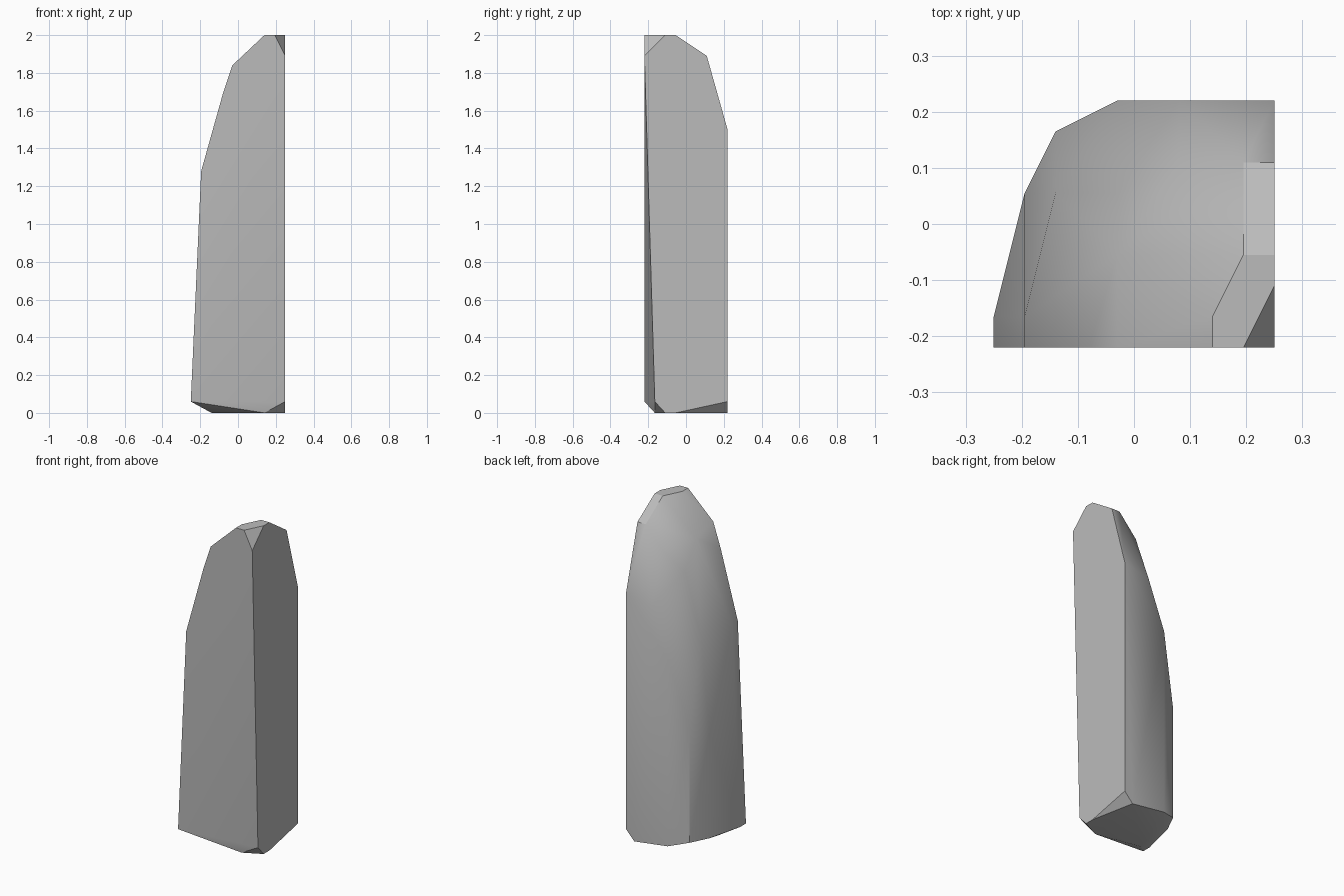
import bpy
import bmesh
from math import radians

cube = bpy.data.objects.get("Cube")
if cube:
    bpy.data.objects.remove(cube, do_unlink=True)

# Plain grey stone
stone = bpy.data.materials.new("grey_stone")
stone.use_nodes = True
grey = (0.5, 0.5, 0.5, 1)
stone.diffuse_color = grey
stone.node_tree.nodes["Principled BSDF"].inputs["Base Color"].default_value = grey

# Chipped corners of the standing stone, from the ground up
base = [(-.25, -.22, .06), (-.25, -.165, .06), (-.195, .055, .06), (-.14, .165, .06),
        (.25, -.165, .06), (.25, .22, .06), (-.14, -.11, 0), (.14, -.165, 0),
        (.25, -.11, 0), (.25, -.055, 0), (.195, .22, 0), (-.03, .22, .03)]
shoulder = [(-.195, .055, .7), (-.14, .165, .75), (-.195, -.22, 1.28), (-.195, -.165, 1.28),
            (-.14, .055, 1.28), (-.03, .22, 1.17), (.08, .22, 1.46), (.25, .22, 1.5)]
crown = [(-.08, -.22, 1.69), (-.03, -.22, 1.84), (-.03, -.055, 1.8), (-.03, .055, 1.64),
         (.08, .11, 1.76), (.195, .11, 1.89), (.25, .11, 1.89), (.25, -.22, 1.89),
         (.14, -.22, 2), (.14, -.165, 2), (.195, -.055, 2), (.25, -.055, 2),
         (.25, -.11, 2), (.195, -.22, 2)]

# Wrap the corners in a faceted skin and merge its flat sides
bm = bmesh.new()
for point in base + shoulder + crown:
    bm.verts.new(point)
hull = bmesh.ops.convex_hull(bm, input=bm.verts[:])
loose = {v for v in hull["geom_interior"] + hull["geom_unused"]
         if isinstance(v, bmesh.types.BMVert)}
bmesh.ops.delete(bm, geom=list(loose), context='VERTS')
bmesh.ops.dissolve_limit(bm, angle_limit=radians(1), verts=bm.verts[:], edges=bm.edges[:])
bmesh.ops.recalc_face_normals(bm, faces=bm.faces[:])

mesh = bpy.data.meshes.new("standing_stone")
bm.to_mesh(mesh)
bm.free()
mesh.materials.append(stone)
rock = bpy.data.objects.new("standing_stone", mesh)
bpy.context.collection.objects.link(rock)

# Soft worn back, crisp chipped edges
bpy.ops.object.select_all(action='DESELECT')
rock.select_set(True)
bpy.context.view_layer.objects.active = rock
bpy.ops.object.shade_smooth_by_angle(angle=radians(32))
